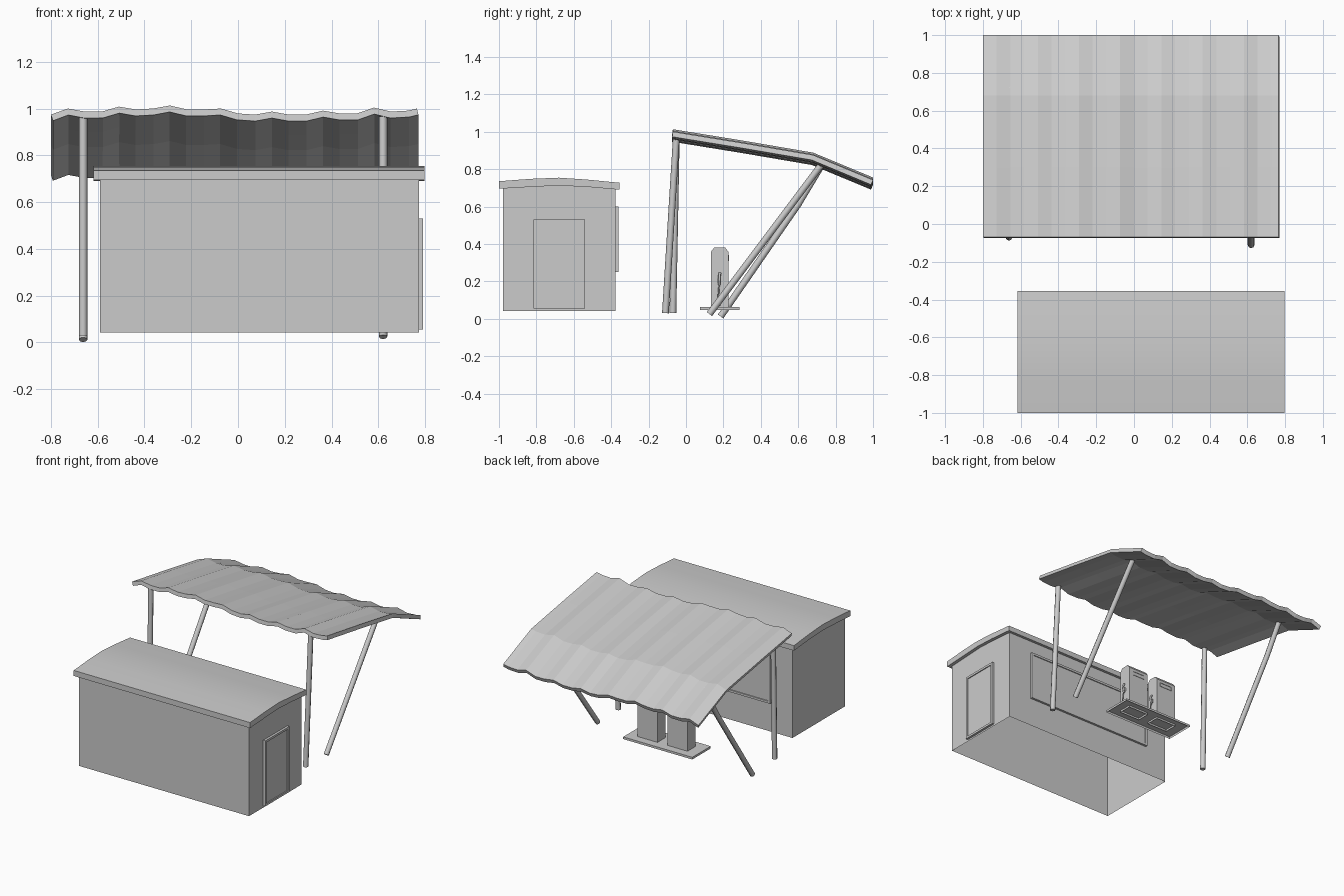
import bpy, bmesh
from math import radians
from mathutils import Vector

if "Cube" in bpy.data.objects:
    bpy.data.objects.remove(bpy.data.objects["Cube"])


def finish(name, bm, smooth=False):
    me = bpy.data.meshes.new(name)
    bm.to_mesh(me)
    bm.free()
    ob = bpy.data.objects.new(name, me)
    bpy.context.collection.objects.link(ob)
    if smooth:
        bpy.ops.object.select_all(action="DESELECT")
        ob.select_set(True)
        bpy.context.view_layer.objects.active = ob
        bpy.ops.object.shade_smooth_by_angle(angle=radians(30))
    return ob


def open_side(bm, test):
    """Delete the faces whose normal passes the test."""
    bm.normal_update()
    bmesh.ops.delete(bm, geom=[f for f in bm.faces if test(f.normal)], context="FACES")


def prism(name, profile, x0, x1, test=None, smooth=False):
    """Extrude a (y, z) outline along x."""
    bm = bmesh.new()
    face = bm.faces.new([bm.verts.new((x0, y, z)) for y, z in profile])
    ext = bmesh.ops.extrude_face_region(bm, geom=[face])["geom"]
    bmesh.ops.translate(bm, vec=(x1 - x0, 0, 0),
                        verts=[v for v in ext if isinstance(v, bmesh.types.BMVert)])
    # the extrusion keeps its starting cap only when it is closed again
    bmesh.ops.holes_fill(bm, edges=bm.edges[:], sides=0)
    bmesh.ops.recalc_face_normals(bm, faces=bm.faces[:])
    if test:
        open_side(bm, test)
    return finish(name, bm, smooth)


def box(name, lo, hi, inset_dir=None, inset=0.02, depth=-0.006, test=None):
    """Box, optionally with a recessed panel on the face pointing at inset_dir."""
    bm = bmesh.new()
    bmesh.ops.create_cube(bm, size=1)
    lo, hi = Vector(lo), Vector(hi)
    for v in bm.verts:
        v.co = Vector([lo[i] + (v.co[i] + 0.5) * (hi[i] - lo[i]) for i in range(3)])
    if inset_dir:
        bm.normal_update()
        faces = [f for f in bm.faces if f.normal.dot(Vector(inset_dir)) > 0.9]
        bmesh.ops.inset_region(bm, faces=faces, thickness=inset)
        bmesh.ops.inset_region(bm, faces=faces, thickness=0.001, depth=depth)
    if test:
        open_side(bm, test)
    return finish(name, bm)


def tube(name, points, radius, res=2):
    cu = bpy.data.curves.new(name, "CURVE")
    cu.dimensions = "3D"
    cu.bevel_depth, cu.bevel_resolution = radius, res
    cu.use_fill_caps = True
    sp = cu.splines.new("POLY")
    sp.use_smooth = True
    sp.points.add(len(points) - 1)
    for p, co in zip(sp.points, points):
        p.co = (*co, 1)
    ob = bpy.data.objects.new(name, cu)
    bpy.context.collection.objects.link(ob)
    return ob


# Hut: open-bottomed walls, arched roof slab, framed door and window
prism("hut_walls", [(-0.978, 0.042), (-0.377, 0.042), (-0.377, 0.70), (-0.53, 0.712),
                    (-0.68, 0.72), (-0.83, 0.712), (-0.978, 0.70)], -0.59, 0.773,
      test=lambda n: abs(n.z) > 0.8)
prism("hut_roof", [(-1.0, 0.695), (-0.83, 0.705), (-0.68, 0.712), (-0.53, 0.705), (-0.355, 0.69),
                   (-0.355, 0.727), (-0.53, 0.744), (-0.68, 0.754), (-0.83, 0.748), (-1.0, 0.735)],
      -0.617, 0.797, smooth=True)
box("door", (0.77, -0.815, 0.055), (0.79, -0.54, 0.53), (1, 0, 0), 0.022)
box("window", (-0.42, -0.38, 0.25), (0.59, -0.361, 0.60), (0, 1, 0), 0.022)

# Canopy: wavy sheet bent along its depth
wave = [.974, 1.0, .987, .987, 1.008, .996, 1.0, 1.013, .996, .996, 1.0, .979,
        .974, .987, .974, .974, .991, .979, .979, 1.004, .987, .991, 1.0]
rows = [(-0.07, 0.0), (0.30, 0.06), (0.68, 0.125), (1.0, 0.258)]
bm = bmesh.new()
grid = [[bm.verts.new((min(-0.80 + 0.0727 * i, 0.765), y, z - drop))
         for i, z in enumerate(wave)] for y, drop in rows]
for a, b in zip(grid, grid[1:]):
    for i in range(len(wave) - 1):
        bm.faces.new((a[i], a[i + 1], b[i + 1], b[i]))
canopy = finish("canopy", bm)
solid = canopy.modifiers.new("thickness", "SOLIDIFY")
solid.thickness, solid.offset = 0.028, -1

# Canopy posts: near-vertical front pair, slanted rear pair
tube("front_post_left", [(-0.662, -0.07, 0.03), (-0.662, -0.052, 0.965)], 0.018)
tube("front_post_right", [(0.62, -0.11, 0.03), (0.62, -0.052, 0.965)], 0.018)
tube("rear_post_left", [(-0.662, 0.185, 0.012), (-0.662, 0.60, 0.612), (-0.662, 0.735, 0.838)], 0.018)
tube("rear_post_right", [(0.62, 0.125, 0.025), (0.62, 0.735, 0.838)], 0.018)

# Fuel pumps on a shared island, hollow from below
hollow = lambda n: n.z < -0.9
box("pump_island", (-0.25, 0.074, 0.048), (0.304, 0.285, 0.064), test=hollow)
for label, cx in (("left", -0.09), ("right", 0.15)):
    x0, x1 = cx - 0.08, cx + 0.08
    prism(f"pump_{label}", [(0.133, 0.05), (0.226, 0.05), (0.226, 0.358), (0.208, 0.382),
                            (0.152, 0.382), (0.133, 0.358)], x0, x1, test=hollow)
    box(f"pump_display_{label}", (cx - 0.05, 0.22, 0.31), (cx + 0.05, 0.229, 0.34),
        (0, 1, 0), 0.005, -0.005)
    box(f"nozzle_holder_{label}", (x1 - 0.005, 0.168, 0.19), (x1 + 0.012, 0.188, 0.215))
    tube(f"nozzle_{label}", [(x1 + 0.008, 0.178, 0.18), (x1 + 0.018, 0.178, 0.225),
                             (x1 + 0.008, 0.182, 0.245)], 0.007, 1)
    tube(f"hose_{label}", [(x1 + 0.010, 0.178, 0.19), (x1 + 0.016, 0.172, 0.11),
                           (x1 + 0.012, 0.182, 0.075), (x1 + 0.002, 0.19, 0.11)], 0.004, 1)
